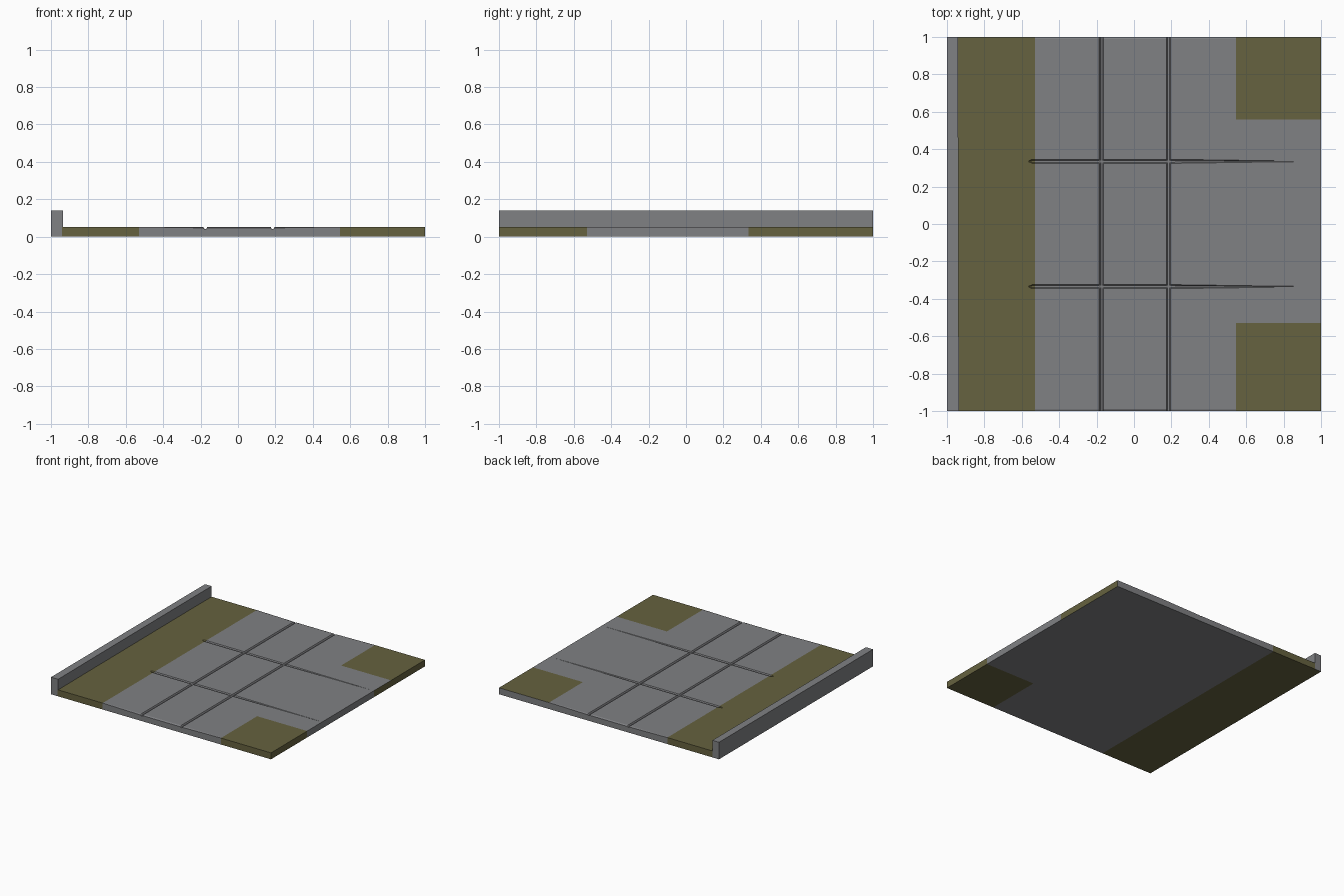
import bpy, bmesh

if "Cube" in bpy.data.objects:
    bpy.data.objects.remove(bpy.data.objects["Cube"])


def material(name, rgb):
    m = bpy.data.materials.new(name)
    m.diffuse_color = (*rgb, 1)
    m.use_nodes = True
    m.node_tree.nodes["Principled BSDF"].inputs["Base Color"].default_value = m.diffuse_color
    return m


GREY = material("concrete_grey", (0.215, 0.218, 0.228))
OLIVE = material("grass_olive", (0.133, 0.122, 0.050))
TOP = 0.053
X_OLIVE, X_PATCH = -0.53, 0.545


def finish(bm, name, rule):
    bmesh.ops.recalc_face_normals(bm, faces=bm.faces[:])
    for f in bm.faces:
        f.material_index = int(rule(f.calc_center_median(), f.normal))
    me = bpy.data.meshes.new(name)
    bm.to_mesh(me)
    bm.free()
    me.materials.append(GREY)
    me.materials.append(OLIVE)
    bpy.context.collection.objects.link(bpy.data.objects.new(name, me))


# Grid columns: slab edges, colour borders and two lengthwise joints
joints_x = (-0.175, 0.185)
offsets = (-0.011, -0.005, 0.005, 0.011)
xs = [-0.94, -0.565, -0.545, X_OLIVE]
for j in joints_x:
    xs += [j + o for o in offsets]
xs += [X_PATCH, 0.75, 0.97, 1.0]
deep_x = [j + o for j in joints_x for o in offsets[1:3]]


# Cross joints: pointed at the left, thinning out to the right
def taper(x):
    if x <= -0.565 or x >= 0.97:
        return 0.0
    return 1.0 if x <= 0.2 else (0.97 - x) / 0.77


rows = [(-1, 0), (-0.988, 0), (-0.53, 0)]
rows += [(-0.335, o) for o in offsets]
rows += [(0.335, o) for o in offsets]
rows += [(0.56, 0), (0.988, 0), (1, 0)]


def top_point(x, row):
    y, o = row
    t = taper(x)
    z = TOP
    if x in deep_x:
        z -= 0.011
    elif abs(o) == 0.005:
        z -= 0.008 * t
    elif abs(y) == 1 and X_OLIVE < x < X_PATCH:
        z -= 0.006
    return x, y + o * max(t, 0.1), z


# Paved slab
bm = bmesh.new()
top = [[bm.verts.new(top_point(x, r)) for r in rows] for x in xs]
low = [[bm.verts.new((v.co.x, v.co.y, 0)) for v in col] for col in top]
nx, ny = len(xs) - 1, len(rows) - 1
for g in (top, low):
    for i in range(nx):
        for k in range(ny):
            bm.faces.new((g[i][k], g[i + 1][k], g[i + 1][k + 1], g[i][k + 1]))
for i in range(nx):
    for k in (0, ny):
        bm.faces.new((top[i][k], low[i][k], low[i + 1][k], top[i + 1][k]))
for k in range(ny):
    for i in (0, nx):
        bm.faces.new((top[i][k], low[i][k], low[i][k + 1], top[i][k + 1]))


def slab_olive(c, n):
    if c.x < X_OLIVE:
        return True
    if c.x < X_PATCH:
        return False
    if c.y < -0.53:
        return True
    if n.x > 0.9:                       # right edge, longer olive run
        return c.y > 0.335
    return n.z > 0.5 and c.y > 0.56     # back corner patch, top only


finish(bm, "paved_slab", slab_olive)

# Kerb along the left edge, slightly narrower towards the back
bm = bmesh.new()
rings = [[bm.verts.new((x, y, z)) for x, z in
          ((-1, 0), (xi, 0), (xi, 0.14), (-1, 0.14))]
         for y, xi in ((-1, -0.935), (-0.6, -0.937), (0.6, -0.94), (1, -0.94))]
for a, b in zip(rings, rings[1:]):
    for i in range(4):
        j = (i + 1) % 4
        bm.faces.new((a[i], a[j], b[j], b[i]))
bm.faces.new(rings[0])
bm.faces.new(rings[-1])
finish(bm, "kerb", lambda c, n: n.z < -0.5)
